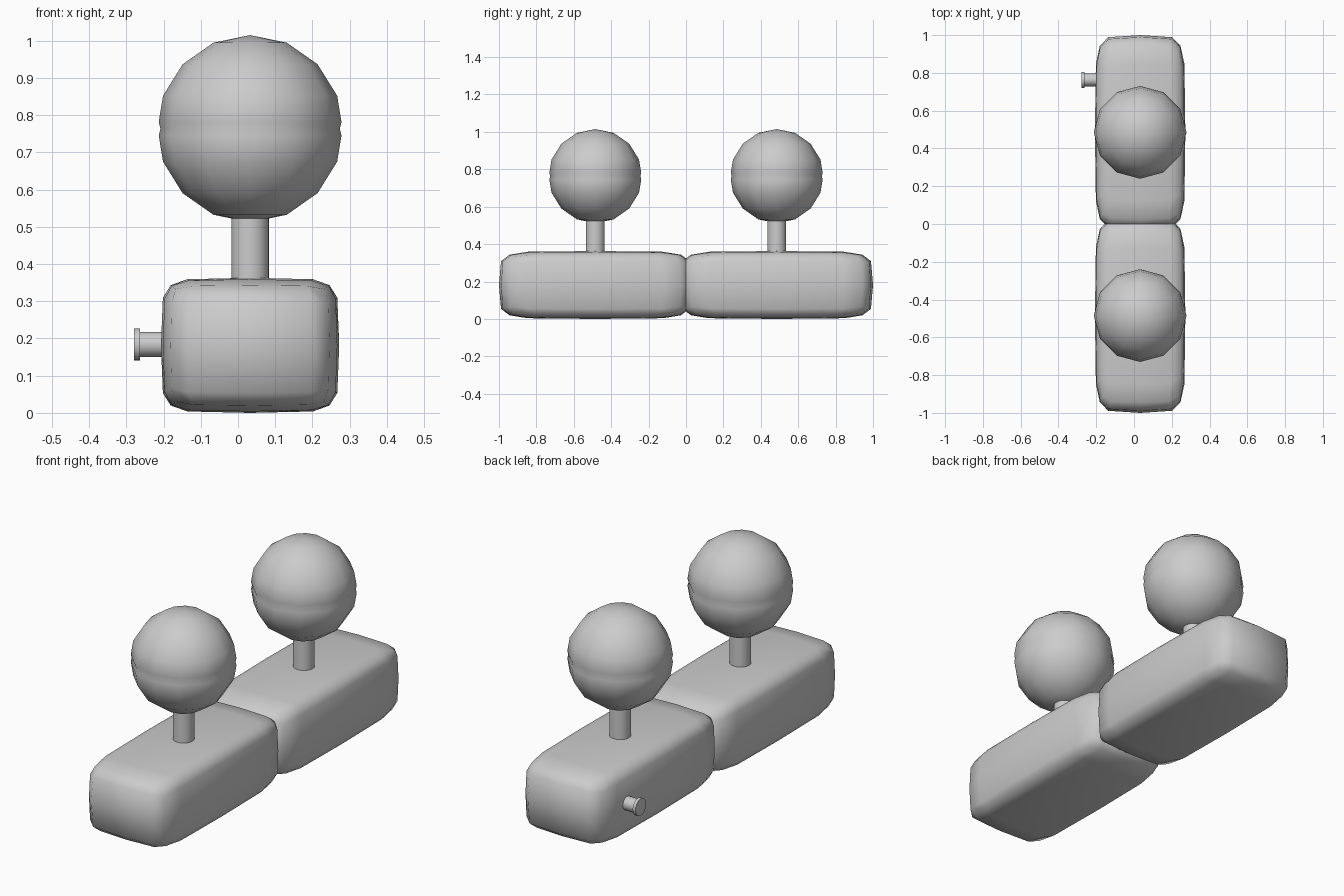
import bpy, bmesh, math
from mathutils import Matrix

if "Cube" in bpy.data.objects:
    bpy.data.objects.remove(bpy.data.objects["Cube"])

CX = 0.0325          # common x of bodies, stems and balls
SPACING = 0.485      # distance of each unit from y = 0


def finish(name, bm, angle=None):
    bmesh.ops.recalc_face_normals(bm, faces=bm.faces)
    mesh = bpy.data.meshes.new(name)
    bm.to_mesh(mesh)
    bm.free()
    for p in mesh.polygons:
        p.use_smooth = True
    if angle:
        mesh.set_sharp_from_angle(angle=math.radians(angle))
    obj = bpy.data.objects.new(name, mesh)
    bpy.context.collection.objects.link(obj)
    return obj


def lathe(name, profile, segments, matrix, angle=None):
    """Spin (radius, height) points round z, then place with matrix."""
    bm = bmesh.new()
    pts = [bm.verts.new((r, 0, z)) for r, z in profile]
    edges = [bm.edges.new(pair) for pair in zip(pts, pts[1:])]
    bmesh.ops.spin(bm, geom=pts + edges, cent=(0, 0, 0), axis=(0, 0, 1),
                   angle=math.tau, steps=segments)
    bmesh.ops.remove_doubles(bm, verts=bm.verts, dist=1e-4)
    bm.transform(matrix)
    return finish(name, bm, angle)


def rounded_block(name, centre, half, power=6):
    """Cube grid pushed onto a superellipsoid."""
    bm = bmesh.new()
    bmesh.ops.create_cube(bm, size=2)
    bmesh.ops.subdivide_edges(bm, edges=bm.edges[:], cuts=3, use_grid_fill=True)
    for v in bm.verts:
        u = [math.copysign(0.72, c) if 0.4 < abs(c) < 0.6 else c for c in v.co]
        n = sum(abs(c) ** power for c in u) ** (1 / power)
        v.co = [m + h * c / n for m, h, c in zip(centre, half, u)]
    return finish(name, bm)


# ball profile: rings every 23 degrees with a shallow groove at the equator
upper = [(0.25 * math.sin(math.radians(a)), 0.2515 * math.cos(math.radians(a)))
         for a in (0, 23.2, 46.5, 69.4)] + [(0.2455, 0.018)]
upper[0] = (0, 0.2515)
ball_profile = upper + [(0.241, 0)] + [(r, -z) for r, z in reversed(upper)]

for side, y in (("front", -SPACING), ("back", SPACING)):
    # block, stem and ball
    rounded_block(side + "_block", (CX, y, 0.1815), (0.2395, 0.515, 0.1815))
    at = Matrix.Translation((CX, y, 0))
    lathe(side + "_stem", [(0, 0.33), (0.0505, 0.33), (0.0505, 0.54), (0, 0.54)],
          24, at, 40)
    lathe(side + "_ball", ball_profile, 12,
          Matrix.Translation((CX, y, 0.7635)))

# small flanged knob on the left of the back block
lathe("side_knob", [(0, -0.06), (0.034, -0.06), (0.034, 0.063), (0.043, 0.063),
                    (0.043, 0.079), (0, 0.079)], 24,
      Matrix.Translation((-0.2, 0.763, 0.184)) @ Matrix.Rotation(-math.pi / 2, 4, 'Y'), 40)
